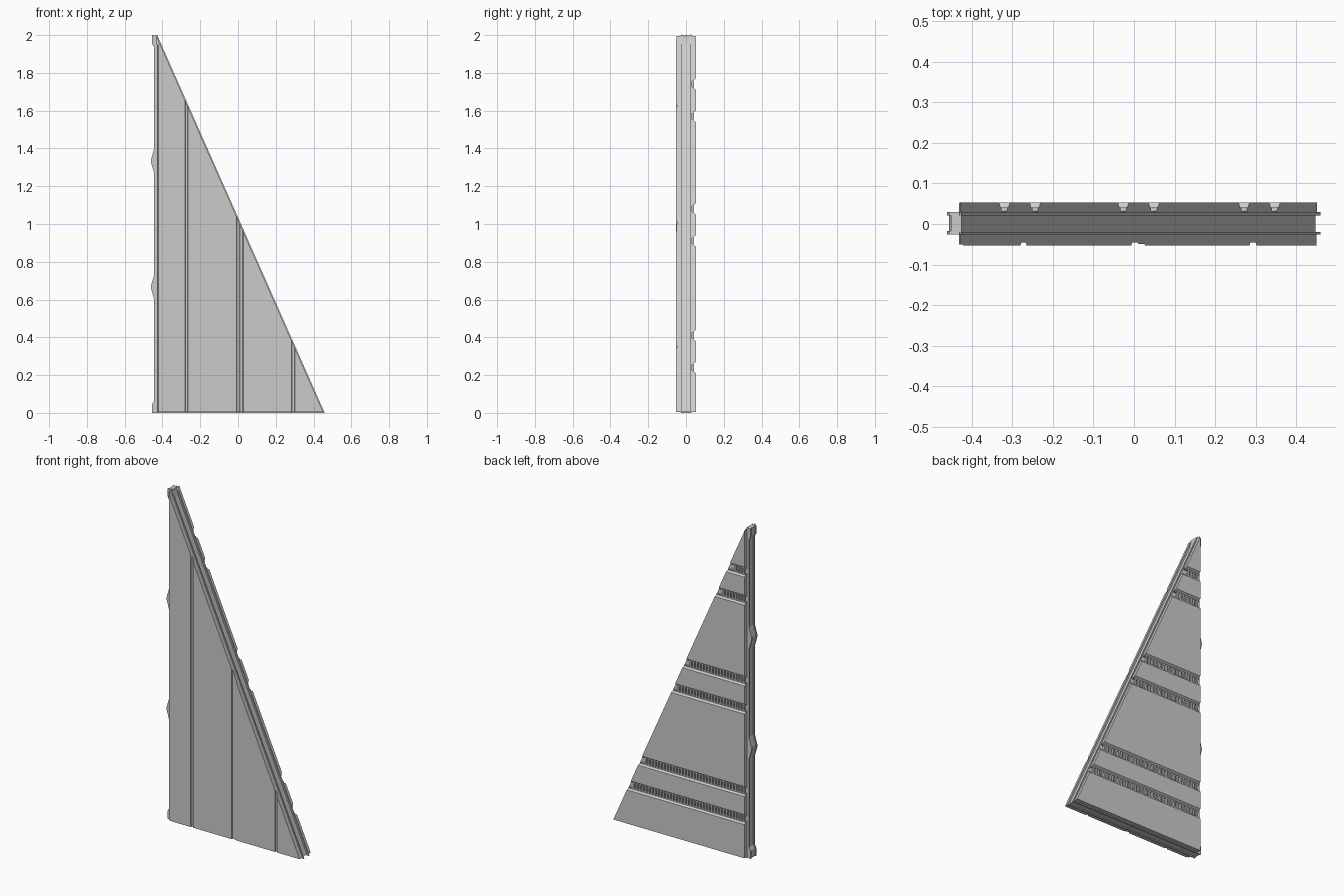
import bpy, bmesh

if "Cube" in bpy.data.objects:
    bpy.data.objects.remove(bpy.data.objects["Cube"])

LEFT, SLOPE = -0.43, 0.4435
FRONT, BACK = -0.053, 0.053


def edge_x(z, base=0.453):
    return base - SLOPE * z


def edge_z(x, base=0.453):
    return (base - x) / SLOPE


def sweep(name, start, end):
    """Solid between two matching loops."""
    bm = bmesh.new()
    a = [bm.verts.new(p) for p in start]
    b = [bm.verts.new(p) for p in end]
    n = len(a)
    bm.faces.new(a)
    bm.faces.new(b[::-1])
    for i in range(n):
        j = (i + 1) % n
        bm.faces.new((a[i], b[i], b[j], a[j]))
    bmesh.ops.recalc_face_normals(bm, faces=bm.faces)
    return finish(name, bm)


def finish(name, bm):
    mesh = bpy.data.meshes.new(name)
    bm.to_mesh(mesh)
    bm.free()
    ob = bpy.data.objects.new(name, mesh)
    bpy.context.collection.objects.link(ob)
    return ob


def plate(name, pts, y0, y1):
    """Outline in x,z given thickness in y."""
    return sweep(name, [(x, y0, z) for x, z in pts], [(x, y1, z) for x, z in pts])


def triangle(inset):
    base = 0.459 - inset * 1.5
    z0 = inset
    return [(LEFT, z0), (edge_x(z0, base), z0), (LEFT, edge_z(LEFT, base))]


# Core with two protruding lips along the bottom and sloping edges
plate("core", triangle(0.006), -0.021, 0.022)
plate("front_lip", triangle(0.0), -0.026, -0.020)
plate("back_lip", triangle(0.0), 0.021, 0.030)

# Front skin: vertical seams, swept up to the sloping edge
section = [(LEFT, -0.024), (LEFT, -0.047), (-0.424, -0.047), (-0.420, FRONT)]
for x0, x1 in ((-0.280, -0.264), (-0.007, 0.028), (0.284, 0.302)):
    section += [(x0, FRONT), (x0 + 0.003, FRONT + 0.008)]
    if x1 - x0 > 0.03:
        section += [(0.009, FRONT + 0.008), (0.011, FRONT + 0.004),
                    (x1 - 0.003, FRONT + 0.004)]
    else:
        section += [(x1 - 0.003, FRONT + 0.008)]
    section += [(x1, FRONT)]
section += [(0.449, FRONT), (0.449, -0.024)]
sweep("front_skin", [(x, y, 0.006) for x, y in section],
      [(x, y, edge_z(x)) for x, y in section])

# Back skin: horizontal bevelled channels, swept across to the sloping edge
channels = [(0.21, 0.27), (0.38, 0.44), (0.88, 0.94),
            (1.05, 1.11), (1.54, 1.60), (1.71, 1.77)]
section = [(0.006, 0.028), (0.006, BACK)]
for z0, z1 in channels:
    section += [(z0, BACK), (z0 + 0.008, 0.041), (z0 + 0.014, 0.041), (z0 + 0.014, 0.032),
                (z1 - 0.014, 0.032), (z1 - 0.014, 0.041), (z1 - 0.008, 0.041), (z1, BACK)]
section += [(1.988, BACK), (1.988, 0.028)]
sweep("back_skin", [(LEFT, y, z) for z, y in section],
      [(edge_x(z), y, z) for z, y in section])

# Rows of small teeth inside each back channel
bm = bmesh.new()
for z0, z1 in channels:
    x = LEFT + 0.012
    while x < edge_x(z1) - 0.008:
        box = bmesh.ops.create_cube(bm, size=1)["verts"]
        bmesh.ops.scale(bm, vec=(0.010, 0.011, 0.034), verts=box)
        bmesh.ops.translate(bm, vec=(x, 0.0365, (z0 + z1) / 2), verts=box)
        x += 0.02
finish("channel_teeth", bm)

# Left connecting rail: recessed web between two flanges with raised lugs
outline = [(-0.425, 0), (-0.455, 0), (-0.455, 0.045), (-0.444, 0.065)]
for zc in (2 / 3, 4 / 3):
    outline += [(-0.444, zc - 0.065), (-0.460, zc - 0.008),
                (-0.460, zc + 0.008), (-0.444, zc + 0.065)]
outline += [(-0.444, 1.935), (-0.455, 1.955), (-0.455, 2), (-0.425, 2)]
plate("rail_front_flange", outline, -0.026, -0.017)
plate("rail_back_flange", outline, 0.021, 0.030)
inner = [(x + 0.005 if x < -0.43 else x, z) for x, z in outline]
plate("rail_web", inner, -0.018, 0.022)
# Caps closing the narrow tip of the panel
plate("tip_cap", [(-0.431, 1.95), (-0.414, 1.95), (-0.428, 1.995), (-0.431, 1.995)], -0.050, 0.050)
